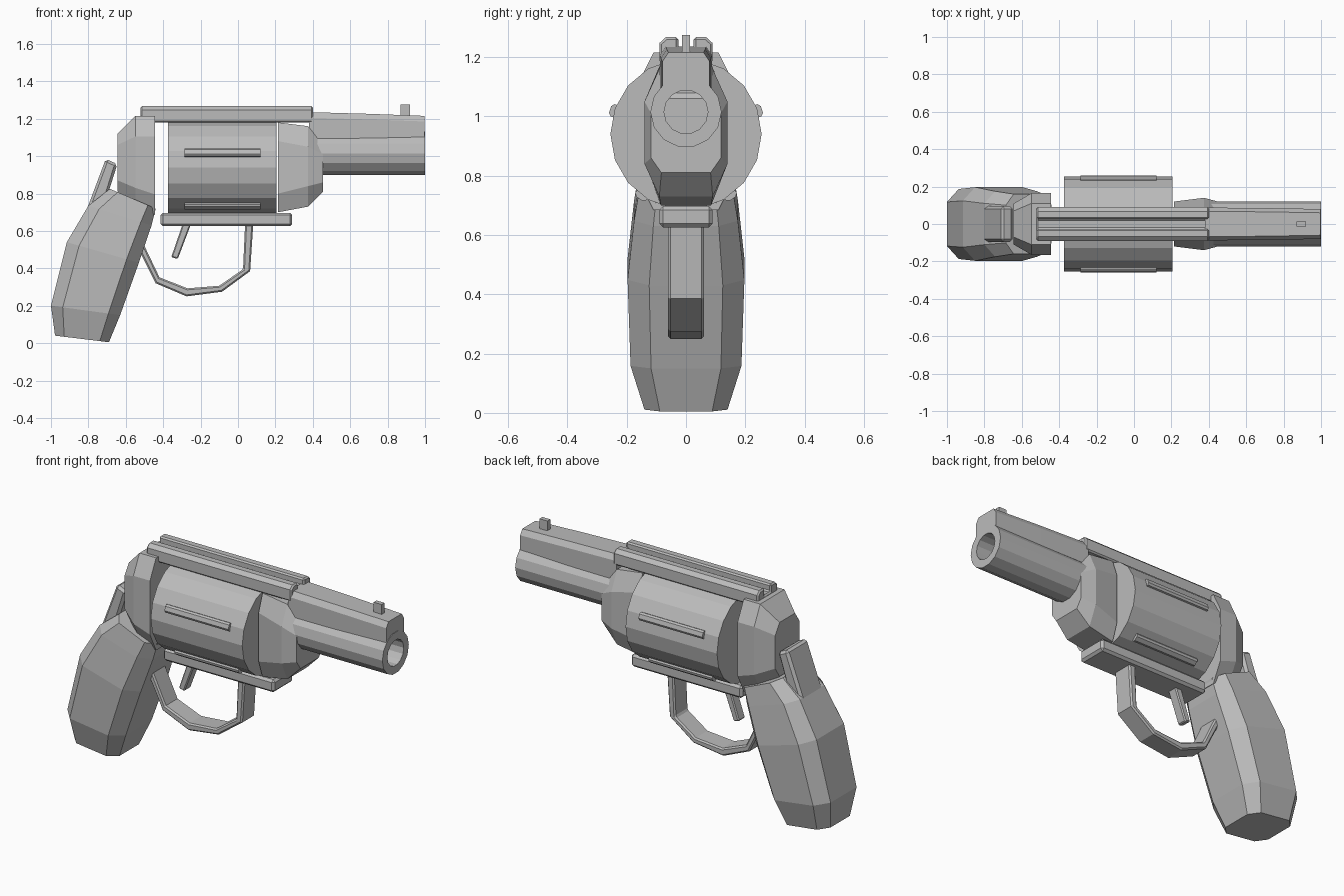
import bpy, bmesh, math

if "Cube" in bpy.data.objects:
    bpy.data.objects.remove(bpy.data.objects["Cube"])

steel = bpy.data.materials.new("plain_grey")
steel.diffuse_color = (0.5, 0.5, 0.5, 1)
steel.use_nodes = True
steel.node_tree.nodes["Principled BSDF"].inputs["Base Color"].default_value = steel.diffuse_color


def loft(name, rings, bevel=0):
    """Skin rings of equal point count and cap both ends."""
    bm = bmesh.new()
    vr = [[bm.verts.new(p) for p in ring] for ring in rings]
    n = len(vr[0])
    for a, b in zip(vr, vr[1:]):
        for i in range(n):
            j = (i + 1) % n
            bm.faces.new((a[i], a[j], b[j], b[i]))
    bm.faces.new(vr[0][::-1])
    bm.faces.new(vr[-1])
    bmesh.ops.recalc_face_normals(bm, faces=bm.faces)
    me = bpy.data.meshes.new(name)
    bm.to_mesh(me)
    bm.free()
    me.materials.append(steel)
    ob = bpy.data.objects.new(name, me)
    bpy.context.collection.objects.link(ob)
    if bevel:
        m = ob.modifiers.new("bevel", 'BEVEL')
        m.width, m.segments, m.limit_method = bevel, 1, 'ANGLE'
        m.angle_limit = math.radians(50)
    return ob


def octagon(x, w, z0, z1, cy, cz):
    """Chamfered rectangle in the yz plane."""
    half = [(w - cy, z0), (w, z0 + cz), (w, z1 - cz), (w - cy, z1)]
    return [(x, y, z) for y, z in half] + [(x, -y, z) for y, z in half[::-1]]


def circle(x, r, zc, n):
    return [(x, r * math.cos(2 * math.pi * i / n), zc + r * math.sin(2 * math.pi * i / n))
            for i in range(n)]


def plate(name, profile, w, bevel):
    """Side profile in xz, extruded to y = -w..w."""
    return loft(name, [[(x, y, z) for x, z in profile] for y in (-w, w)], bevel)


# Cylinder with five raised ribs
CZ = 0.94
loft("cylinder", [circle(-0.375, 0.255, CZ, 18), circle(0.205, 0.255, CZ, 18)])
for k in range(5):
    a = math.radians(90 + 72 * k)
    c, s = math.cos(a), math.sin(a)
    sect = [(0.235, -0.022), (0.26, -0.022), (0.269, -0.012),
            (0.269, 0.012), (0.26, 0.022), (0.235, 0.022)]
    loft(f"cylinder_rib_{k + 1}",
         [[(x, r * c - t * s, CZ + r * s + t * c) for r, t in sect] for x in (-0.285, 0.12)])

# Frame blocks behind and in front of the cylinder
loft("rear_frame", [octagon(-0.643, 0.11, 0.81, 1.12, 0.04, 0.06),
                    octagon(-0.548, 0.165, 0.72, 1.215, 0.055, 0.11),
                    octagon(-0.443, 0.165, 0.685, 1.215, 0.055, 0.11)])
loft("front_frame", [octagon(0.215, 0.12, 0.70, 1.18, 0.035, 0.10),
                     octagon(0.375, 0.14, 0.73, 1.16, 0.05, 0.11),
                     octagon(0.455, 0.118, 0.81, 1.06, 0.035, 0.05)])

# Top strap with sighting groove, and the lower bar
half = [(0.09, 1.18), (0.09, 1.247), (0.068, 1.267), (0.026, 1.267), (0.026, 1.225)]
strap = half + [(-y, z) for y, z in half[::-1]]
loft("top_strap", [[(x, y, z) for y, z in strap] for x in (-0.52, 0.40)], 0.008)
plate("lower_bar", [(-0.415, 0.625), (0.29, 0.625), (0.29, 0.697), (-0.415, 0.697)], 0.09, 0.013)

# Hollow barrel, top rib and front sight
loft("barrel", [circle(x, r, 1.015, 14) for x, r in
                ((0.40, 0.12), (1.0, 0.12), (1.0, 0.074), (0.44, 0.074))])
rib = []
for x, top, w in ((0.38, 1.235, 0.088), (0.70, 1.226, 0.085), (0.997, 1.215, 0.08)):
    h = [(w, 1.095), (w, top - 0.03), (w - 0.02, top)]
    rib.append([(x, y, z) for y, z in h] + [(x, -y, z) for y, z in h[::-1]])
loft("barrel_rib", rib)
plate("front_sight", [(0.87, 1.20), (0.92, 1.20), (0.92, 1.275), (0.87, 1.275)], 0.013, 0)

# Trigger guard and trigger
outer = [(0.082, 0.64), (0.065, 0.385), (-0.085, 0.275), (-0.275, 0.25), (-0.44, 0.32), (-0.55, 0.54)]
inner = [(0.038, 0.64), (0.027, 0.395), (-0.10, 0.307), (-0.27, 0.293), (-0.42, 0.352), (-0.51, 0.54)]
plate("trigger_guard", outer + inner[::-1], 0.06, 0.008)
plate("trigger", [(-0.295, 0.64), (-0.25, 0.64), (-0.322, 0.45), (-0.357, 0.46)], 0.03, 0.006)

# Hammer
plate("hammer", [(-0.707, 0.985), (-0.645, 0.957), (-0.72, 0.72), (-0.81, 0.71)], 0.095, 0.014)

# Grip: octagonal sections running from the butt to the frame
sections = [((-0.978, 0.04), (-0.69, 0.005), 0.14),
            ((-1.0, 0.20), (-0.63, 0.15), 0.187),
            ((-0.915, 0.54), (-0.53, 0.43), 0.197),
            ((-0.80, 0.735), (-0.462, 0.63), 0.175),
            ((-0.685, 0.825), (-0.44, 0.72), 0.16)]
rings = []
for (bx, bz), (fx, fz), w in sections:
    h = [(0, 0.63), (0.17, 1), (0.83, 1), (1, 0.63)]
    h = [(bx + (fx - bx) * t, k * w, bz + (fz - bz) * t) for t, k in h]
    rings.append(h + [(x, -y, z) for x, y, z in h[::-1]])
loft("grip", rings)
